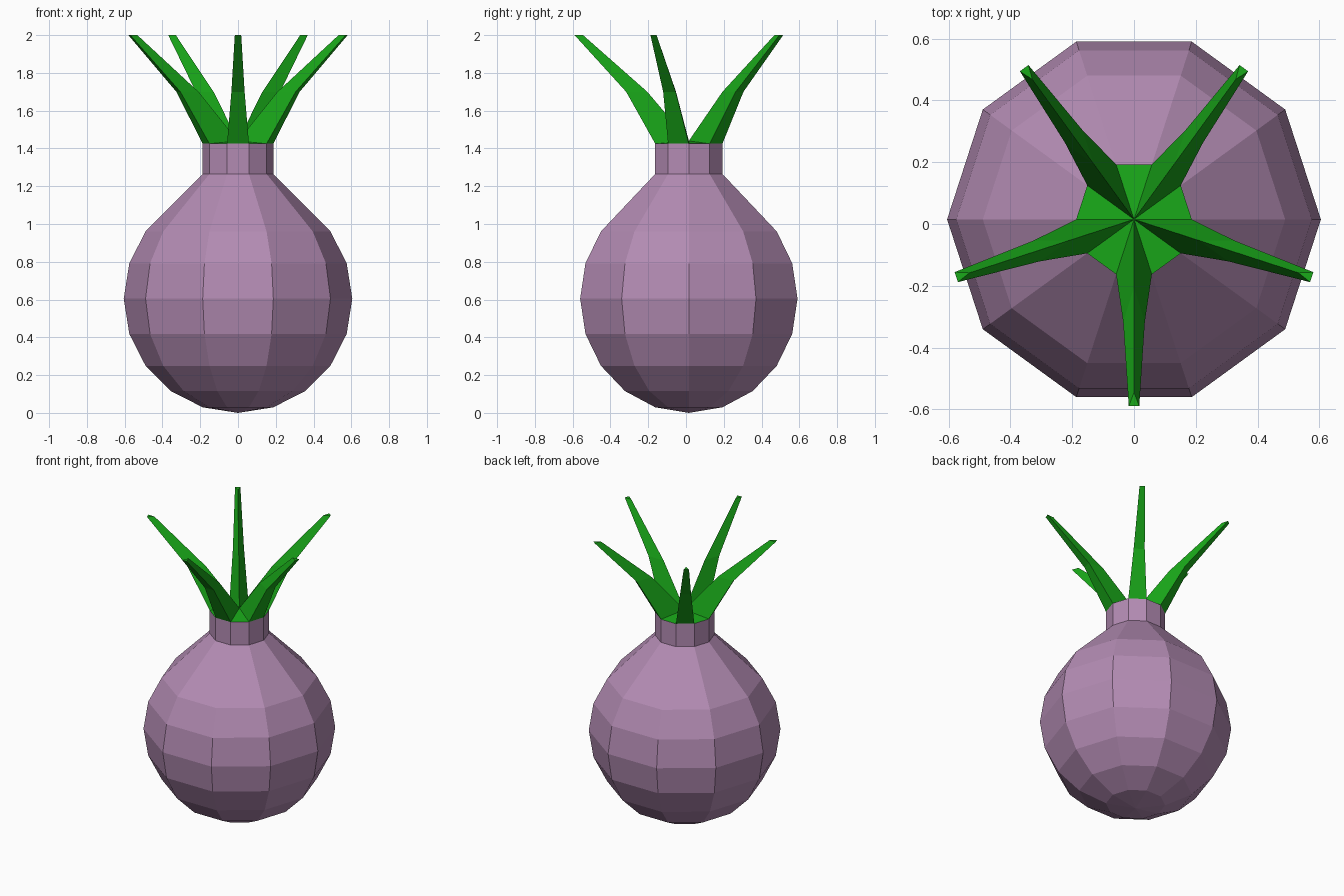
import bpy, bmesh
from math import sin, cos, pi, radians
from mathutils import Vector

if "Cube" in bpy.data.objects:
    bpy.data.objects.remove(bpy.data.objects["Cube"])

SIDES = 10
CY = 0.015          # bulb axis sits slightly behind centre
R = 0.605           # bulb radius
NECK_R, NECK_TOP = 0.187, 1.425


def polar(r, deg, z):
    a = radians(deg)
    return Vector((r * cos(a), CY + r * sin(a), z))


def finish(bm, name, color):
    bmesh.ops.recalc_face_normals(bm, faces=bm.faces)
    me = bpy.data.meshes.new(name)
    bm.to_mesh(me)
    bm.free()
    mat = bpy.data.materials.new(name + "_color")
    mat.diffuse_color = color
    mat.use_nodes = True
    mat.node_tree.nodes["Principled BSDF"].inputs["Base Color"].default_value = mat.diffuse_color
    me.materials.append(mat)
    ob = bpy.data.objects.new(name, me)
    bpy.context.collection.objects.link(ob)
    return ob


# Bulb: spherical rings, then a shoulder running into a straight neck
profile = [(R * sin(i * pi / 10), R - R * cos(i * pi / 10)) for i in range(1, 8)]
profile += [(NECK_R, 1.265), (NECK_R, NECK_TOP)]
bm = bmesh.new()
base = bm.verts.new((0, CY, 0))
rings = [[bm.verts.new(polar(r, 36 * k, z)) for k in range(SIDES)] for r, z in profile]
for k in range(SIDES):
    n = (k + 1) % SIDES
    bm.faces.new((base, rings[0][n], rings[0][k]))
    for lo, hi in zip(rings, rings[1:]):
        bm.faces.new((lo[k], lo[n], hi[n], hi[k]))
finish(bm, "bulb", (0.45, 0.26, 0.45, 1))

# Leaves: alternate wedges of the neck cap extruded up and out in two steps
bm = bmesh.new()
centre = bm.verts.new((0, CY, 1.44))
rim = [bm.verts.new(polar(NECK_R, 36 * k, NECK_TOP)) for k in range(SIDES)]
sections = [(0.22, 0.332, 0.035, 1.70), (0.56, 0.605, 0.017, 2.0)]  # inner, outer, half width, z
for k in range(SIDES):
    a, b = rim[k], rim[(k + 1) % SIDES]
    if k % 2 == 0:
        bm.faces.new((centre, a, b))
        continue
    mid = 36 * k + 18
    out = polar(1, mid, 0) - Vector((0, CY, 0))
    side = Vector((-out.y, out.x, 0))
    prev = (centre, a, b)
    for inner, outer, half, z in sections:
        edge = polar(outer, mid, z)
        cur = [bm.verts.new(p) for p in
               (polar(inner, mid, z), edge - side * half, edge + side * half)]
        for i in range(3):
            j = (i + 1) % 3
            bm.faces.new((prev[i], prev[j], cur[j], cur[i]))
        prev = cur
    bm.faces.new(prev)
finish(bm, "leaves", (0.01, 0.4, 0.01, 1))
